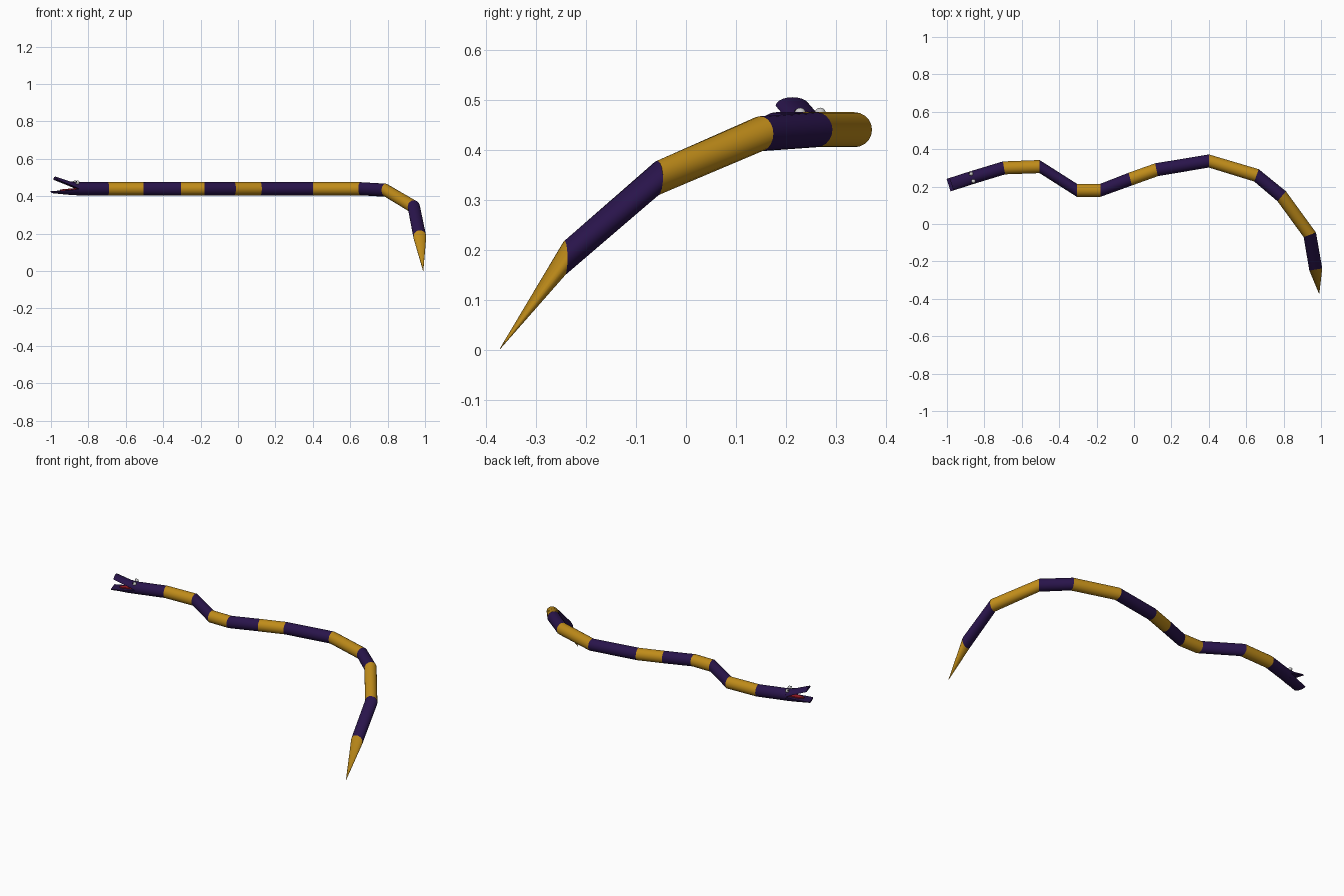
import bpy, math
from mathutils import Vector

if "Cube" in bpy.data.objects:
    bpy.data.objects.remove(bpy.data.objects["Cube"])

SIDES = 20
R = 0.035


def material(name, color):
    m = bpy.data.materials.new(name)
    m.diffuse_color = (*color, 1)
    m.use_nodes = True
    m.node_tree.nodes["Principled BSDF"].inputs["Base Color"].default_value = m.diffuse_color
    return m


purple = material("purple", (0.022, 0.007, 0.07))
gold = material("gold", (0.52, 0.26, 0.01))
red = material("red", (0.35, 0.01, 0.02))
white = material("white", (0.75, 0.75, 0.72))
black = material("black", (0.01, 0.01, 0.01))


def loft(name, rings, mat, cap=False):
    """Skin closed rings of equal length into one smooth-sided object."""
    n = len(rings[0])
    verts = [p for r in rings for p in r]
    faces = []
    for k in range(len(rings) - 1):
        for i in range(n):
            j = (i + 1) % n
            faces.append((k * n + i, k * n + j, (k + 1) * n + j, (k + 1) * n + i))
    if cap:
        faces.append(tuple(reversed(range(n))))
        faces.append(tuple(range((len(rings) - 1) * n, len(rings) * n)))
    me = bpy.data.meshes.new(name)
    me.from_pydata(verts, [], faces)
    me.polygons.foreach_set("use_smooth", [True] * len(me.polygons))
    me.set_sharp_from_angle(angle=math.radians(35))
    me.materials.append(mat)
    ob = bpy.data.objects.new(name, me)
    bpy.context.collection.objects.link(ob)
    return ob


def ring(x, y, z, yaw, r=R):
    """Upright circle whose normal lies at the given yaw."""
    a = math.radians(yaw)
    side = Vector((-math.sin(a), math.cos(a), 0))
    return [Vector((x, y, z)) + side * r * math.cos(t) + Vector((0, 0, r * math.sin(t)))
            for t in (2 * math.pi * i / SIDES for i in range(SIDES))]


# Body joints: x, y, z, yaw
joints = [
    (-0.86, 0.25, 0.44, 17), (-0.695, 0.30, 0.44, 10), (-0.505, 0.307, 0.44, 0),
    (-0.305, 0.18, 0.44, 0), (-0.18, 0.18, 0.44, 0), (-0.02, 0.24, 0.44, 15),
    (0.12, 0.29, 0.44, 12), (0.40, 0.337, 0.44, 0), (0.655, 0.26, 0.44, -20),
    (0.79, 0.148, 0.432, -40), (0.94, -0.058, 0.343, -70), (0.972, -0.243, 0.183, -80),
    (0.99, -0.372, 0.002, -80),
]

# Banded body and pointed tail
last = len(joints) - 2
for k in range(last + 1):
    end_r = 0.001 if k == last else R
    name = "tail_tip" if k == last else f"body_band_{k + 1}"
    loft(name, [ring(*joints[k]), ring(*joints[k + 1], end_r)],
         gold if k % 2 else purple, cap=k in (0, last))

# Head frame: forward and sideways directions
hinge = Vector((-0.86, 0.25, 0))
fwd = Vector((-0.95, -0.305, 0)).normalized()
side = Vector((-fwd.y, fwd.x, 0))


def head_point(d, s, z):
    return hinge + fwd * d + side * s + Vector((0, 0, z))


def half_ring(d, z, height):
    """Half ellipse with a flat base; negative height hangs down."""
    return [head_point(d, R * math.cos(t), z + height * math.sin(t))
            for t in (math.pi * i / 10 for i in range(11))]


# Open jaws
loft("upper_jaw", [half_ring(0, 0.44, 0.035), half_ring(0.04, 0.457, 0.022),
                   half_ring(0.122, 0.488, 0.017)], purple, True)
loft("lower_jaw", [half_ring(0, 0.44, -0.035), half_ring(0.04, 0.433, -0.026),
                   half_ring(0.138, 0.427, -0.011)], purple, True)

# Tongue
loft("tongue", [[head_point(d, -w, z), head_point(d, w, z),
                 head_point(d, w, z + 0.006), head_point(d, -w, z + 0.006)]
                for d, w, z in ((0.01, 0.016, 0.437), (0.07, 0.016, 0.432), (0.095, 0.006, 0.43))],
     red, True)


# Eyes and pupils
def ball(name, loc, r, mat):
    bpy.ops.mesh.primitive_uv_sphere_add(segments=16, ring_count=10, radius=r, location=loc)
    ob = bpy.context.object
    ob.name = name
    ob.data.materials.append(mat)
    bpy.ops.object.shade_smooth()


for label, s in (("left", 1), ("right", -1)):
    ball(f"{label}_eye", head_point(0.005, s * 0.021, 0.473), 0.011, white)
    ball(f"{label}_pupil", head_point(0.012, s * 0.027, 0.477), 0.004, black)
